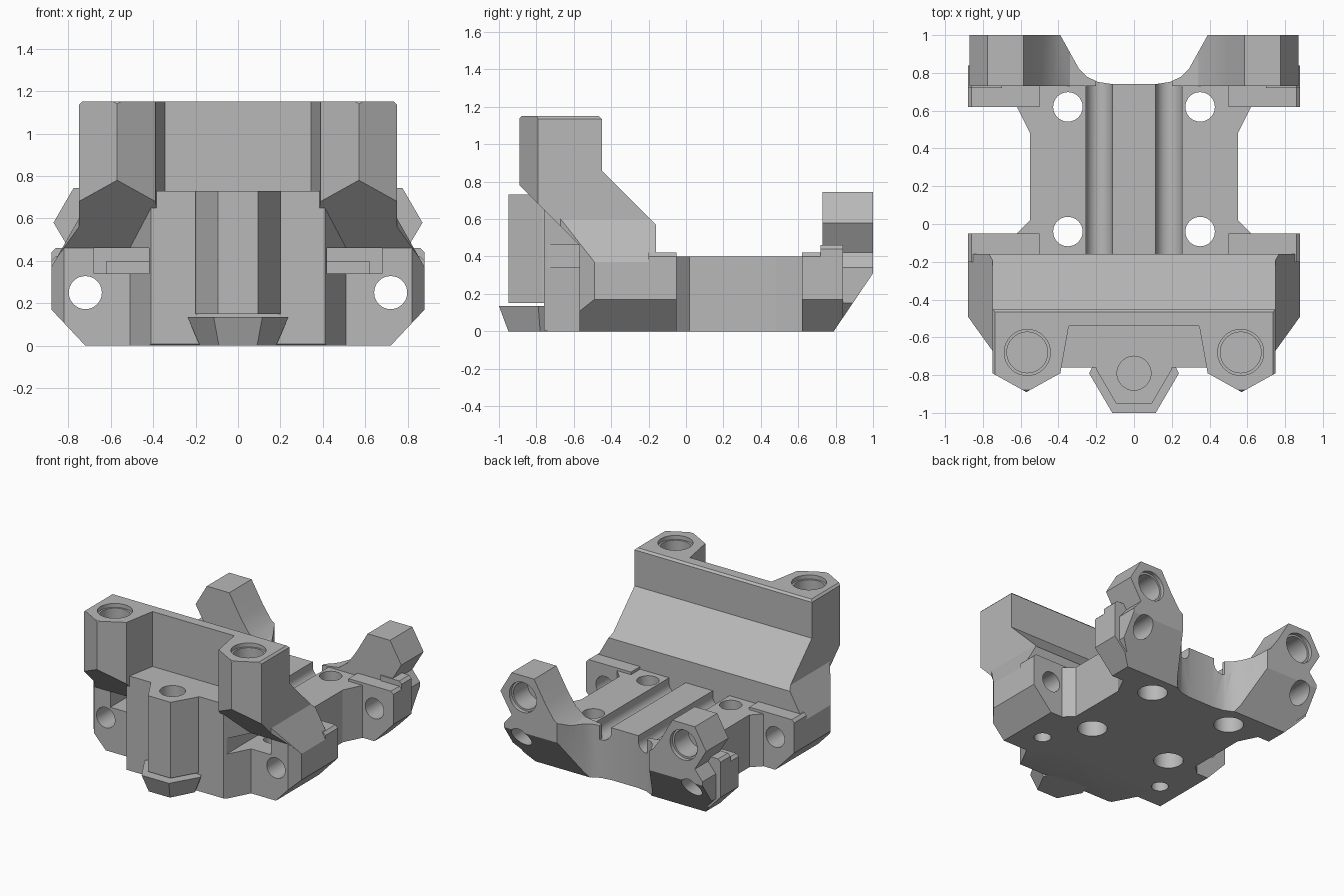
import bpy, bmesh, math
from mathutils import Vector

if "Cube" in bpy.data.objects:
    bpy.data.objects.remove(bpy.data.objects["Cube"])

grey = bpy.data.materials.new("plain_grey")
grey.use_nodes = True
grey.diffuse_color = (0.48, 0.48, 0.48, 1)
grey.node_tree.nodes["Principled BSDF"].inputs["Base Color"].default_value = (0.48, 0.48, 0.48, 1)

PLACE = {"x": lambda u, v, d: (d, u, v),
         "y": lambda u, v, d: (u, d, v),
         "z": lambda u, v, d: (u, v, d)}


def loft(name, low, high, axis, lo, hi):
    """Solid between two matching outlines."""
    bm = bmesh.new()
    a = [bm.verts.new(PLACE[axis](u, v, lo)) for u, v in low]
    b = [bm.verts.new(PLACE[axis](u, v, hi)) for u, v in high]
    bm.faces.new(a)
    bm.faces.new(b)
    for i in range(len(a)):
        j = (i + 1) % len(a)
        bm.faces.new((a[i], a[j], b[j], b[i]))
    bmesh.ops.recalc_face_normals(bm, faces=bm.faces)
    mesh = bpy.data.meshes.new(name)
    bm.to_mesh(mesh)
    bm.free()
    mesh.materials.append(grey)
    ob = bpy.data.objects.new(name, mesh)
    bpy.context.collection.objects.link(ob)
    return ob


def prism(name, pts, axis, lo, hi):
    return loft(name, pts, pts, axis, lo, hi)


def sym(half):
    return half + [(-u, v) for u, v in reversed(half)]


def side(pts, s):
    return [(u * s, v) for u, v in pts]


def box(x0, x1, y0, y1, z0, z1):
    return prism("cutter", [(x0, y0), (x1, y0), (x1, y1), (x0, y1)], "z", z0, z1)


def rod(u, v, r, axis, lo, hi):
    n = 32
    pts = [(u + r * math.cos(i * math.tau / n), v + r * math.sin(i * math.tau / n)) for i in range(n)]
    return prism("cutter", pts, axis, lo, hi)


def boolean(ob, op, *tools):
    """Apply each tool to the object, then discard the tools."""
    for tool in tools:
        mod = ob.modifiers.new("cut", "BOOLEAN")
        mod.operation, mod.solver, mod.object = op, "EXACT", tool
        bpy.context.view_layer.update()
        dg = bpy.context.evaluated_depsgraph_get()
        mesh = bpy.data.meshes.new_from_object(ob.evaluated_get(dg))
        ob.modifiers.clear()
        ob.data = mesh
        bpy.data.objects.remove(tool)
    return ob


def cross_bolts():
    return [rod(s * 0.72, 0.25, 0.078, "y", -1.1, 1.1) for s in (-1, 1)]


def rear_slope():
    return prism("cutter", [(-1, 0), (0.79, 0), (1.0, 0.31), (1.0, 1.2), (-1, 1.2)], "x", -1, 1)


def rear_notch():
    return prism("cutter", sym([(0.45, 1.1), (0.39, 1.0), (0.29, 0.82), (0.25, 0.78),
                                (0.19, 0.752), (0.11, 0.74)]), "z", -0.1, 1.2)


# Base with screw holes, counterbores and two rounded rod channels
base = prism("base_block", sym([(0.62, -0.3), (0.62, -0.05), (0.55, 0.02), (0.55, 0.48),
                                (0.62, 0.62), (0.62, 0.75), (0.4, 0.9)]), "z", 0, 0.4)
boolean(base, "INTERSECT", rear_slope())
boolean(base, "DIFFERENCE", rear_notch())
for s in (-1, 1):
    for y in (-0.04, 0.62):
        boolean(base, "DIFFERENCE", rod(s * 0.35, y, 0.078, "z", -0.1, 0.5),
                rod(s * 0.35, y, 0.105, "z", -0.1, 0.16))
    arc = [(s * 0.185 + 0.07 * math.cos(a), 0.36 + 0.07 * math.sin(a))
           for a in (math.pi + math.pi * i / 12 for i in range(13))]
    channel = [(arc[0][0], 0.5)] + arc + [(arc[-1][0], 0.5)]
    boolean(base, "DIFFERENCE", prism("cutter", channel, "y", -0.16, 0.9))

# Side flanges with cross bolt holes and open nut slots
for s, tag in ((1, "left"), (-1, "right")):
    for name, y0, y1 in (("front", -0.2, -0.05), ("rear", 0.62, 0.84)):
        flange = prism(f"{name}_{tag}_flange", side([(0.5, 0), (0.72, 0), (0.88, 0.17), (0.88, 0.4),
                                                     (0.86, 0.42), (0.5, 0.42)], s), "y", y0, y1)
        boolean(flange, "INTERSECT", rear_slope())
        boolean(flange, "DIFFERENCE", rod(s * 0.72, 0.25, 0.078, "y", -1.1, 1.1))

# Front body: lower block joined to the upper wall and its two screw posts
SHELL = sym([(0.72, 0), (0.88, 0.17), (0.88, 0.37), (0.75, 0.6), (0.75, 1.135), (0.735, 1.15)])
body = prism("front_body", sym([(0.88, -0.16), (0.88, -0.49), (0.82, -0.57), (0.51, -0.57),
                                (0.41, -0.76)]), "z", 0, 0.73)
boolean(body, "INTERSECT",
        prism("cutter", SHELL, "y", -1.2, 0),
        prism("cutter", [(-0.16, 0), (-0.16, 0.57), (-0.32, 0.73), (-0.8, 0.73), (-0.8, 0.02),
                         (-0.74, 0)], "x", -1, 1))
upper = prism("upper_wall", sym([(0.88, -0.16), (0.88, -0.49), (0.75, -0.67), (0.75, -0.79),
                                 (0.57, -0.89), (0.39, -0.79), (0.345, -0.54)]), "z", 0.2, 1.2)
boolean(upper, "INTERSECT",
        prism("cutter", SHELL, "y", -1.2, 0),
        prism("cutter", [(-0.16, 0.27), (-0.16, 0.57), (-0.45, 0.86), (-0.45, 1.135), (-0.465, 1.15),
                         (-0.88, 1.15), (-0.895, 1.135), (-0.895, 0.785), (-0.38, 0.27)], "x", -1, 1))
boolean(body, "UNION", upper)
for s in (-1, 1):
    pocket = sorted((s * 0.42, s * 0.68))
    boolean(body, "DIFFERENCE",
            box(*pocket, -0.9, -0.26, 0.34, 0.46),
            rod(s * 0.54, -0.36, 0.06, "z", -0.1, 0.4),
            rod(s * 0.565, -0.68, 0.122, "z", 1.12, 1.3),
            rod(s * 0.565, -0.68, 0.108, "z", 0.85, 1.3))
boolean(body, "DIFFERENCE", *cross_bolts())

# Centre post with a screw hole, standing over a tapered foot
post = prism("centre_post", sym([(0.2, -0.7), (0.2, -0.77), (0.095, -0.95)]), "z", 0.15, 0.73)
hole = lambda: rod(0, -0.79, 0.09, "z", 0.45, 0.9)
boolean(post, "DIFFERENCE", hole())
boolean(body, "DIFFERENCE", hole())
loft("centre_foot", sym([(0.15, -0.7), (0.18, -0.78), (0.09, -0.95)]),
     sym([(0.19, -0.7), (0.238, -0.79), (0.115, -1.0)]), "z", 0, 0.135)

# Rear arms ending in hexagonal bosses
for s, tag in ((1, "left"), (-1, "right")):
    outline = [(0.2, 0), (0.7, 0), (0.84, 0.15), (0.84, 0.34), (0.775, 0.42), (0.87, 0.58),
               (0.775, 0.744), (0.585, 0.744), (0.49, 0.58), (0.42, 0.48), (0.34, 0.42), (0.2, 0.4)]
    arm = prism(f"rear_{tag}_arm", side(outline, s), "y", 0.73, 1.0)
    boolean(arm, "INTERSECT", rear_slope())
    boolean(arm, "DIFFERENCE", rear_notch(),
            rod(s * 0.68, 0.58, 0.115, "y", 0.97, 1.1),
            rod(s * 0.68, 0.58, 0.1, "y", 0.8, 1.1),
            rod(s * 0.72, 0.25, 0.078, "y", 0.6, 1.1))
    # Small rim block beside the arm
    rim = prism(f"rear_{tag}_rim", side([(0.7, 0.36), (0.88, 0.36), (0.88, 0.44), (0.86, 0.46),
                                         (0.7, 0.46)], s), "y", 0.72, 0.84)

for ob in bpy.context.collection.objects:
    if ob.type == "MESH":
        bpy.ops.object.select_all(action="DESELECT")
        ob.select_set(True)
        bpy.context.view_layer.objects.active = ob
        bpy.ops.object.shade_smooth_by_angle(angle=math.radians(25))
